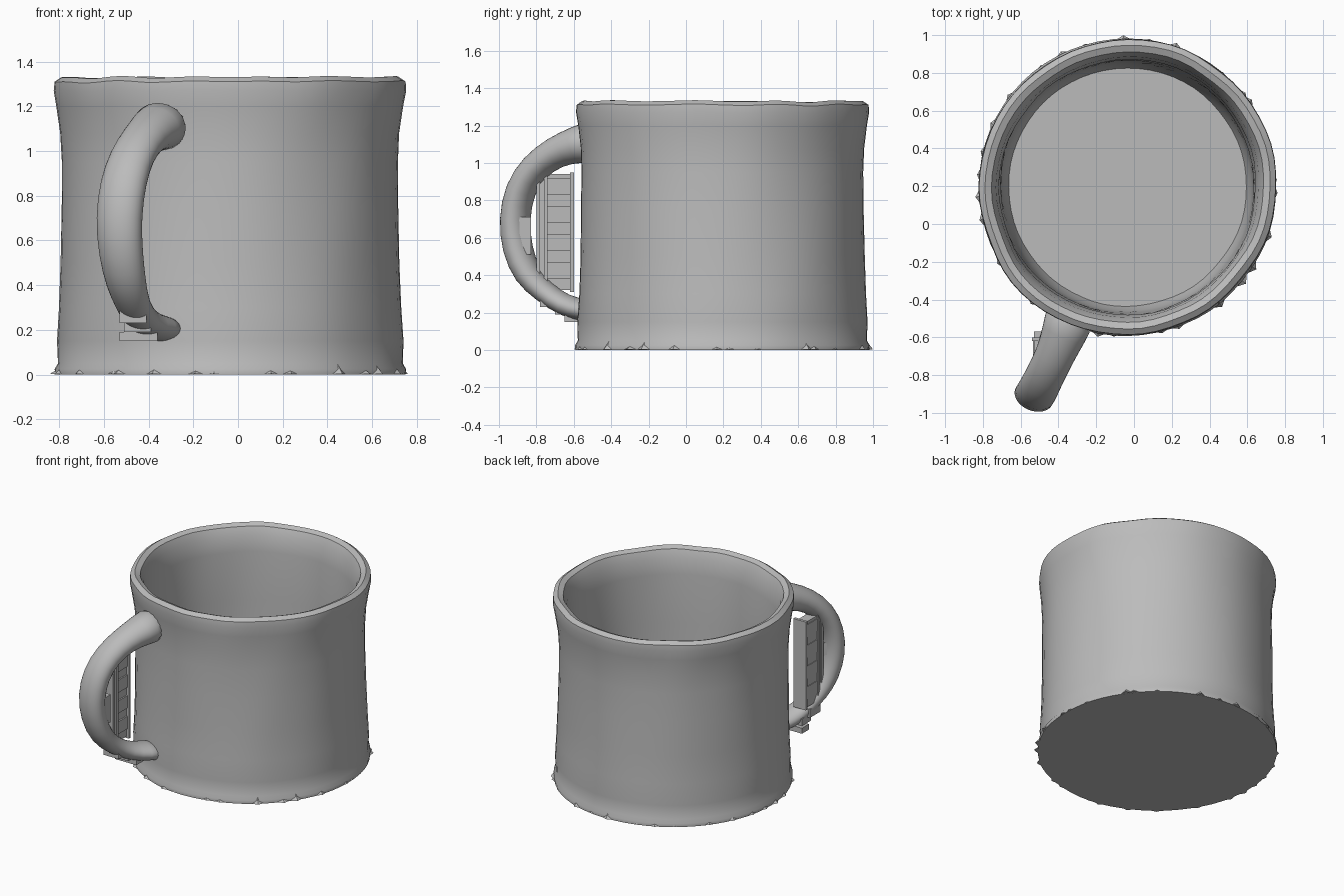
import bpy, bmesh, math, random
from mathutils import Vector, noise

random.seed(4)
cube = bpy.data.objects.get("Cube")
if cube:
    bpy.data.objects.remove(cube, do_unlink=True)

clay = bpy.data.materials.new("grey_clay")
clay.use_nodes = True
COLOR = (0.5, 0.5, 0.5, 1)
clay.diffuse_color = COLOR
clay.node_tree.nodes["Principled BSDF"].inputs["Base Color"].default_value = COLOR

CENTRE = Vector((-0.035, 0.195, 0))


def finish(name, bm, smooth=True):
    bmesh.ops.recalc_face_normals(bm, faces=bm.faces[:])
    mesh = bpy.data.meshes.new(name)
    bm.to_mesh(mesh)
    bm.free()
    obj = bpy.data.objects.new(name, mesh)
    bpy.context.collection.objects.link(obj)
    mesh.materials.append(clay)
    if smooth:
        bpy.ops.object.select_all(action='DESELECT')
        obj.select_set(True)
        bpy.context.view_layer.objects.active = obj
        bpy.ops.object.shade_smooth_by_angle(angle=math.radians(40))
    return obj


def skin(bm, rings):
    """Bridge a list of closed rings and cap both ends."""
    rows = [[bm.verts.new(p) for p in ring] for ring in rings]
    n = len(rows[0])
    for a, b in zip(rows, rows[1:]):
        for i in range(n):
            j = (i + 1) % n
            bm.faces.new((a[i], a[j], b[j], b[i]))
    bm.faces.new(rows[0])
    bm.faces.new(rows[-1])


def box(bm, lo, hi):
    lo, hi = Vector(lo), Vector(hi)
    verts = bmesh.ops.create_cube(bm, size=1)["verts"]
    for v in verts:
        v.co = (lo + hi) / 2 + Vector(a * b for a, b in zip(v.co, hi - lo))


# Hollow body: outside from base to lip, then down the inside to the floor
profile = [(0.785, 0), (0.787, 0.025), (0.772, 0.05), (0.775, 0.15), (0.765, 0.3),
           (0.758, 0.5), (0.755, 0.75), (0.753, 0.95), (0.758, 1.08), (0.772, 1.2),
           (0.783, 1.27), (0.78, 1.31), (0.75, 1.33), (0.715, 1.315), (0.69, 1.26),
           (0.677, 1.15), (0.672, 0.8), (0.665, 0.4), (0.655, 0.12), (0.63, 0.05)]
SIDES = 64
rings = []
for r, z in profile:
    ring = []
    for i in range(SIDES):
        a = math.tau * i / SIDES
        d = Vector((math.cos(a), math.sin(a), 0))
        edge = max(0, (z - 1.0) / 0.33)
        wobble = noise.noise(d * 2.5 + Vector((0, 0, z * 2)))
        rr = r + wobble * (0.006 + 0.014 * edge)
        zz = z + edge * 0.014 * noise.noise(d * 3)
        ring.append(CENTRE + d * rr + Vector((0, 0, zz)))
    rings.append(ring)
bm = bmesh.new()
skin(bm, rings)
finish("mug_body", bm)

# Ragged crust around the base
bm = bmesh.new()
for i in range(30):
    a = math.tau * (i + random.random()) / 30
    p = [CENTRE + Vector((math.cos(a + t), math.sin(a + t), 0)) * r + Vector((0, 0, z))
         for t, r, z in ((-0.07, 0.775, 0), (0.07, 0.775, 0),
                         (0, random.uniform(0.79, 0.81), 0.004),
                         (0, 0.772, random.uniform(0.025, 0.05)))]
    v = [bm.verts.new(q) for q in p]
    for f in ((0, 1, 2), (0, 2, 3), (1, 3, 2), (0, 3, 1)):
        bm.faces.new([v[k] for k in f])
finish("base_crust", bm, False)

# Handle: (x, y, z, half width, half thickness) along the loop
stations = [(-0.33, -0.46, 1.12, 0.15, 0.13), (-0.37, -0.58, 1.10, 0.12, 0.10),
            (-0.42, -0.70, 1.06, 0.105, 0.085), (-0.475, -0.81, 0.98, 0.105, 0.08),
            (-0.515, -0.89, 0.86, 0.11, 0.08), (-0.535, -0.92, 0.70, 0.11, 0.08),
            (-0.525, -0.905, 0.54, 0.105, 0.08), (-0.50, -0.85, 0.40, 0.095, 0.075),
            (-0.47, -0.76, 0.31, 0.08, 0.06), (-0.43, -0.65, 0.235, 0.085, 0.06),
            (-0.37, -0.54, 0.21, 0.11, 0.06), (-0.33, -0.46, 0.20, 0.11, 0.06)]
points = [Vector(s[:3]) for s in stations]
side = Vector((0.92, -0.39, 0))
rings = []
for k, s in enumerate(stations):
    tangent = (points[min(k + 1, len(points) - 1)] - points[max(k - 1, 0)]).normalized()
    out = tangent.cross(side).normalized()
    rings.append([points[k] + side * s[3] * math.cos(a) + out * s[4] * math.sin(a)
                  for a in (math.tau * i / 16 for i in range(16))])
bm = bmesh.new()
skin(bm, rings)
handle = finish("handle", bm)
sub = handle.modifiers.new("soften", 'SUBSURF')
sub.levels = sub.render_levels = 1

# Stepped slabs filling most of the handle opening
bm = bmesh.new()
box(bm, (-0.53, -0.79, 0.32), (-0.46, -0.61, 0.94))
for y in (-0.80, -0.76, -0.62):
    box(bm, (-0.54, y, 0.31), (-0.44, y + 0.02, 0.95))
for z in (0.38, 0.53, 0.68, 0.83):
    box(bm, (-0.535, -0.75, z), (-0.45, -0.61, z + 0.09))
box(bm, (-0.55, -0.91, 0.51), (-0.44, -0.83, 0.71))
finish("handle_slabs", bm, False)

# Broken chips under the lower handle joint
bm = bmesh.new()
box(bm, (-0.53, -0.78, 0.23), (-0.41, -0.66, 0.29))
box(bm, (-0.51, -0.70, 0.19), (-0.39, -0.60, 0.24))
box(bm, (-0.53, -0.65, 0.15), (-0.36, -0.57, 0.19))
finish("handle_chips", bm, False)
